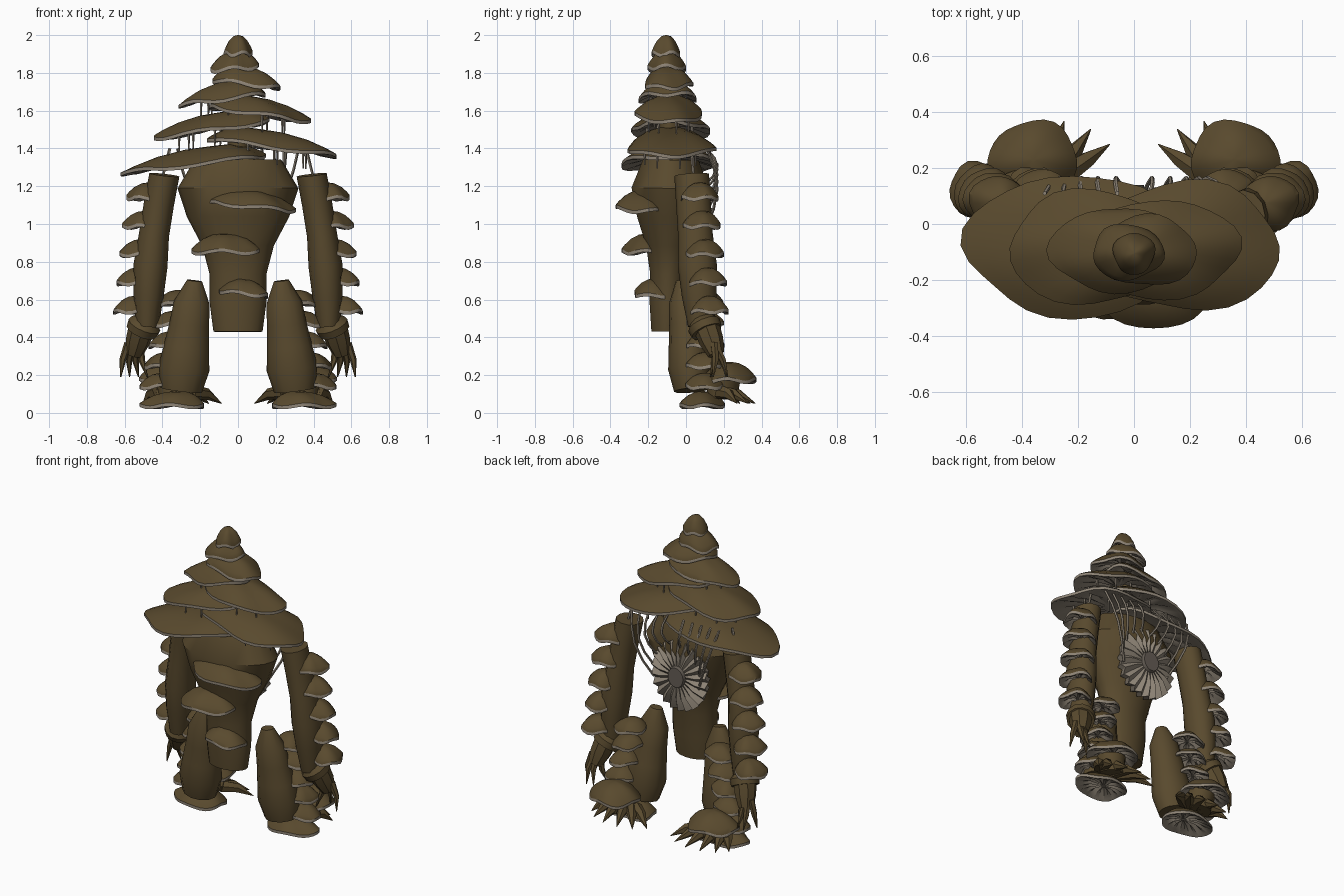
import bpy, bmesh, math
from mathutils import Vector

default_cube = bpy.data.objects.get("Cube")
if default_cube:
    bpy.data.objects.remove(default_cube)


def material(name, red, green, blue):
    mat = bpy.data.materials.new(name)
    mat.use_nodes = True
    colour = (red, green, blue, 1)
    mat.diffuse_color = colour
    mat.node_tree.nodes["Principled BSDF"].inputs["Base Color"].default_value = colour
    return mat


bark = material("bark brown", 0.1, 0.068, 0.027)
gill = material("gill grey", 0.27, 0.23, 0.18)
dark_gill = material("dark gill", 0.13, 0.11, 0.09)


def finish(name, bm, materials, sharp_angle=35):
    bmesh.ops.recalc_face_normals(bm, faces=bm.faces)
    mesh = bpy.data.meshes.new(name)
    bm.to_mesh(mesh)
    bm.free()
    for mat in materials:
        mesh.materials.append(mat)
    part = bpy.data.objects.new(name, mesh)
    bpy.context.collection.objects.link(part)
    bpy.ops.object.select_all(action='DESELECT')
    part.select_set(True)
    bpy.context.view_layer.objects.active = part
    bpy.ops.object.shade_smooth_by_angle(angle=math.radians(sharp_angle))


def bridge(bm, rings, material_of_band=lambda band: 0):
    """Skin neighbouring rings and close both ends."""
    for band, (lower, upper) in enumerate(zip(rings, rings[1:])):
        for i in range(len(lower)):
            quad = (lower[i - 1], lower[i], upper[i], upper[i - 1])
            bm.faces.new(quad).material_index = material_of_band(band)
    bm.faces.new(rings[0]).material_index = material_of_band(0)
    bm.faces.new(rings[-1]).material_index = material_of_band(len(rings) - 2)


def limb(name, start, end, radii, depth=1, side=1, bow=(0, 0, 0), sides=12, mat=bark):
    """Tapered limb with evenly spaced elliptical rings and an optional bow."""
    start, end, bow = Vector(start), Vector(end), Vector(bow)
    axis = (end - start).normalized()
    across = (Vector((1, 0, 0)) - axis * axis.x).normalized()
    along = axis.cross(across)
    bm = bmesh.new()
    rings = []
    for step, radius in enumerate(radii):
        t = step / (len(radii) - 1)
        centre = start.lerp(end, t) + bow * math.sin(math.pi * t)
        ring = []
        for i in range(sides):
            angle = math.tau * i / sides
            point = centre + radius * (across * math.cos(angle) + along * depth * math.sin(angle))
            ring.append(bm.verts.new((side * point.x, point.y, point.z)))
        rings.append(ring)
    bridge(bm, rings)
    finish(name, bm, [mat])


def cap(name, centre, width, length, height, slope=0, lean=0, side=1, seed=0, sides=28):
    """Fungus cap: brown dome, grey lip and pleated grey gills underneath."""
    bm = bmesh.new()
    lip = 0.018

    def ring(radius, dome, drop=0, pleat=0):
        verts = []
        for i in range(sides):
            angle = math.tau * i / sides
            ripple = math.sin(3 * angle + seed) + math.sin(5 * angle + 2 * seed) / 2
            reach = radius * (1 + ripple * radius / 20)
            offset = width * reach * math.cos(angle)
            x = centre[0] + offset + lean * (1 - radius)
            y = centre[1] + length * reach * math.sin(angle)
            wave = radius ** 2 * math.sin(4 * angle + seed) / 9
            z = centre[2] + slope * offset - drop + pleat * (i % 2)
            z += height * (dome * (1 - radius ** 2.4) + wave)
            verts.append(bm.verts.new((side * x, y, z)))
        return verts

    rings = [ring(radius, 1) for radius in (0.06, 0.35, 0.65, 0.88, 1)]
    rings += [ring(1, 0, lip), ring(0.9, 0, lip, lip / 2),
              ring(0.5, 0.4, lip, lip), ring(0.1, 0.4, lip)]
    bridge(bm, rings, lambda band: int(band > 3))
    finish(name, bm, [bark, gill])


# Torso and the stem that carries the stacked caps
limb("torso", (0, -0.1, 0.43), (0, -0.08, 1.34),
     (0.13, 0.15, 0.15, 0.19, 0.27, 0.32, 0.23), depth=0.65, sides=18)
limb("cap_stem", (0, -0.08, 1.3), (0, -0.1, 1.92), (0.06, 0.05, 0.03))

# Stacked caps, each reaching further and to the other side than the one above
for tier in range(8):
    direction = -1 if tier % 2 else 1
    tip = 0.075 + 0.075 * tier
    inner = min(0.075 + 0.03 * tier, 0.16)
    front, back = -0.18 - 0.022 * tier, 0.03 * tier - 0.03
    width, length = (tip + inner) / 2, (back - front) / 2
    drop = min(0.02 * tier, 0.09)
    centre = Vector((direction * (tip - inner) / 2, (front + back) / 2,
                     1.91 - 0.09 * tier + drop / 2))
    slope = -direction * drop / width / 2
    cap(f"crown_cap_{tier}", centre, width, length, 0.09, slope,
        lean=-direction * 0.015 * tier, seed=tier * 1.7)
    # Thin strands hanging beneath the larger caps
    if 2 < tier < 7:
        for k in range(7):
            angle = math.tau * (k + 0.4) / 7
            offset = width * math.cos(angle) * 0.55
            top = centre + Vector((offset, length * math.sin(angle) * 0.6, slope * offset))
            limb(f"hanging_strand_{tier}_{k}", top, top - Vector((0, 0, 0.1)),
                 (0.008, 0.004), sides=5, mat=gill)

# Shelf caps on the belly
cap("chest_shelf", (0.07, -0.23, 1.1), 0.23, 0.14, 0.08, slope=-0.1)
cap("belly_shelf", (-0.07, -0.2, 0.86), 0.18, 0.14, 0.09, seed=2)
cap("hip_shelf", (0.03, -0.16, 0.64), 0.13, 0.12, 0.07, slope=-0.1, seed=3)

# Pleated gill disc on the back
bm = bmesh.new()
pleats = 44
disc_x, disc_z = -0.02, 1.02
rings = []
for radius, depth in ((0.03, 0.14), (0.055, 0.14), (0.06, 0.12), (0.13, 0.11), (0.2, 0.08), (0.18, 0.03)):
    rings.append([])
    for i in range(pleats):
        angle = math.tau * i / pleats
        ridge = radius / 6 * (i % 2) if radius > 0.1 else 0
        rings[-1].append(bm.verts.new((disc_x + radius * math.cos(angle), depth + ridge,
                                       disc_z + radius * 1.15 * math.sin(angle))))
bridge(bm, rings, lambda band: int(band < 2))
finish("back_gill_disc", bm, [gill, dark_gill], sharp_angle=20)

for side, label in ((1, "left"), (-1, "right")):
    # Strands from the shoulder caps to the back disc
    for k in range(5):
        angle = math.radians(80 - 24 * k)
        rim = (0.17 * math.cos(angle), 0.1, disc_z + 0.19 * math.sin(angle))
        limb(f"{label}_back_strand_{k}", (0.06 + 0.065 * k, 0.11, 1.4), rim, [0.008] * 5,
             side=side, bow=(0.02, 0.06, 0), sides=5, mat=gill)
    limb(f"{label}_shoulder_strand", (0.36, 0.03, 1.4), (0.4, 0.04, 1.24), (0.009, 0.007),
         side=side, sides=5, mat=gill)

    # Arm, flared cuff and hand
    limb(f"{label}_arm", (0.39, 0.03, 1.26), (0.48, 0.08, 0.46), (0.08, 0.08, 0.08, 0.09, 0.08, 0.06),
         depth=1.15, side=side, bow=(0.02, 0, 0))
    limb(f"{label}_cuff", (0.48, 0.08, 0.5), (0.51, 0.11, 0.43), (0.055, 0.09, 0.085), side=side)
    limb(f"{label}_hand", (0.51, 0.11, 0.45), (0.55, 0.16, 0.31), (0.07, 0.065, 0.045),
         side=side, sides=8)
    for k in range(4):
        limb(f"{label}_finger_{k}", (0.52 + 0.02 * k, 0.15, 0.37),
             (0.48 + 0.047 * k, 0.13 + 0.1 * math.sin(k), 0.19), (0.022, 0.018, 0.003),
             side=side, bow=(0.01, 0.01, 0), sides=6)

    # Shelf caps down the outer arm and the back of the leg
    for k in range(5):
        cap(f"{label}_arm_cap_{k}", (0.49 + 0.018 * k, 0.075 + 0.012 * k, 1.145 - 0.15 * k),
            0.1, 0.1, 0.075, lean=-0.02, side=side, seed=k, sides=20)
        cap(f"{label}_leg_cap_{k}", (0.33 + 0.022 * k, 0.1, 0.59 - 0.11 * k),
            0.1, 0.1, 0.06, slope=-0.1, side=side, seed=2 * k, sides=20)

    # Leg, narrow at the hip with a swollen shin, and heel
    limb(f"{label}_leg", (0.23, -0.02, 0.7), (0.3, 0.03, 0.12), (0.04, 0.095, 0.105, 0.12, 0.135, 0.11),
         depth=0.85, side=side)
    limb(f"{label}_heel", (0.34, 0.19, 0.08), (0.35, 0.2, 0.19), (0.08, 0.09), side=side)

    # Foot caps and a fan of claws
    cap(f"{label}_foot_cap", (0.34, 0.09, 0.045), 0.17, 0.12, 0.07, lean=-0.03, side=side, seed=1)
    cap(f"{label}_heel_cap", (0.36, 0.23, 0.18), 0.16, 0.14, 0.09, side=side, seed=2)
    for k in range(6):
        angle = math.radians(152 - 26 * k)
        limb(f"{label}_claw_{k}", (0.33 + 0.1 * math.cos(angle), 0.18, 0.11),
             (0.29 + 0.23 * math.cos(angle), 0.21 + 0.16 * math.sin(angle), 0.05),
             (0.04, 0.03, 0.002), side=side, bow=(0, 0, 0.02), sides=6)
